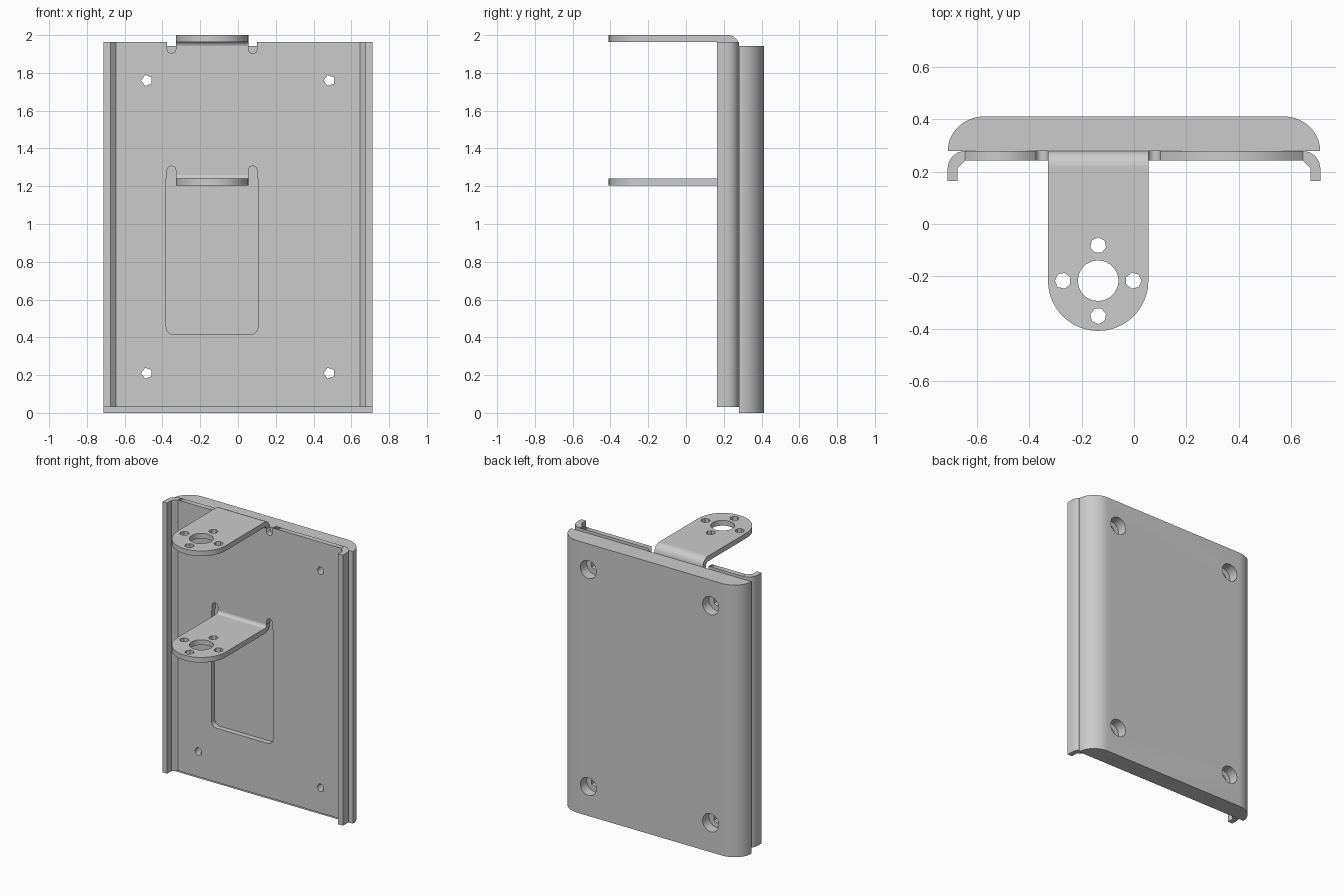
import bpy, bmesh
from math import sin, cos, pi, radians
from mathutils import Matrix

cube = bpy.data.objects.get("Cube")
if cube:
    bpy.data.objects.remove(cube)

steel = bpy.data.materials.new("grey metal")
steel.use_nodes = True
GREY = (0.6, 0.6, 0.6, 1)
steel.diffuse_color = GREY
steel.node_tree.nodes["Principled BSDF"].inputs["Base Color"].default_value = GREY

# Local sketch axes (columns) for each sketch plane
PLANES = {
    "xy": Matrix.Identity(4),
    "xz": Matrix.Rotation(pi / 2, 4, "X"),
    "yz": Matrix(((0, 0, 1, 0), (1, 0, 0, 0), (0, 1, 0, 0), (0, 0, 0, 1))),
}
SHIFT = {"xy": (0, 0, 1), "xz": (0, 1, 0), "yz": (1, 0, 0)}


def arc(cx, cy, r, a0, a1, n, ry=None):
    """Points on an arc, angles in degrees."""
    angles = [radians(a0 + (a1 - a0) * i / n) for i in range(n + 1)]
    return [(cx + r * cos(a), cy + (ry or r) * sin(a)) for a in angles]


def ring(cx, cy, r, n, start=0):
    return arc(cx, cy, r, start, start + 360, n)[:-1]


def prism(name, loops, lo, hi, plane):
    """Extrude an outline (with hole loops) from lo to hi across its plane."""
    curve = bpy.data.curves.new(name, "CURVE")
    curve.dimensions = "2D"
    curve.fill_mode = "BOTH"
    curve.extrude = (hi - lo) / 2
    for loop in loops:
        spline = curve.splines.new("POLY")
        spline.points.add(len(loop) - 1)
        for point, (u, v) in zip(spline.points, loop):
            point.co = (u, v, 0, 1)
        spline.use_cyclic_u = True
    sketch = bpy.data.objects.new(name + "_sketch", curve)
    bpy.context.collection.objects.link(sketch)
    mesh = bpy.data.meshes.new_from_object(
        sketch.evaluated_get(bpy.context.evaluated_depsgraph_get()))
    bpy.data.objects.remove(sketch)

    middle = (lo + hi) / 2
    bm = bmesh.new()
    bm.from_mesh(mesh)
    bmesh.ops.remove_doubles(bm, verts=bm.verts, dist=0.0002)
    bm.transform(Matrix.Translation([middle * s for s in SHIFT[plane]]) @ PLANES[plane])
    bmesh.ops.recalc_face_normals(bm, faces=bm.faces)
    bm.to_mesh(mesh)
    bm.free()
    mesh.materials.clear()
    mesh.materials.append(steel)
    obj = bpy.data.objects.new(name, mesh)
    bpy.context.collection.objects.link(obj)
    return obj


def smooth(obj):
    bpy.ops.object.select_all(action="DESELECT")
    obj.select_set(True)
    bpy.context.view_layer.objects.active = obj
    bpy.ops.object.shade_smooth_by_angle(angle=radians(32))


def cut(obj, cutter):
    mod = obj.modifiers.new("cut", "BOOLEAN")
    mod.operation = "DIFFERENCE"
    mod.solver = "EXACT"
    mod.object = cutter
    bpy.context.view_layer.objects.active = obj
    bpy.ops.object.modifier_apply(modifier=mod.name)
    bpy.data.objects.remove(cutter)


SCREWS = [(x, z) for x in (-0.483, 0.483) for z in (0.21, 1.76)]
T = 0.037                    # sheet thickness
BACK = 0.28                  # contact plane of sheet and board
CX, HALF = -0.137, 0.192     # shelf centre and half width
R_IN = 0.02                  # shelf bend inside radius
BEND_Y = BACK - T - R_IN
TOP_BEND, MID_BEND = 1.943, 1.26

# Backing board: rounded rear corners, counterbored screw holes
half = [(0.712, BACK)] + arc(0.57, BACK, 0.142, 0, 90, 14, ry=0.132)[1:]
board = prism("backing_board", [half + [(-x, y) for x, y in reversed(half)]], 0, 1.943, "xy")
for x, z in SCREWS:
    cut(board, prism("counterbore", [ring(x, z, 0.065, 12)], 0.34, 0.5, "xz"))
    cut(board, prism("screw_hole", [ring(x, z, 0.03, 5, 36)], 0.2, 0.4, "xz"))
smooth(board)


# Sheet panel: relief notches beside each shelf, window under the lower shelf
def notch(z, up):
    """Right-hand relief slot from outside to inside, relative to shelf centre."""
    mid, r = HALF + 0.023, 0.023
    return arc(mid, z, r, 0, 180 if up else -180, 4)


def both_sides(right):
    """Complete a right-hand run with its mirror about the shelf centre."""
    return [(CX + x, z) for x, z in right] + [(CX - x, z) for x, z in reversed(right)]


panel_top = 1.963
top_run = both_sides([(HALF + 0.046, panel_top)] + notch(1.925, False) + [(HALF, TOP_BEND)])
outline = [(-0.646, 0.03), (0.646, 0.03), (0.646, panel_top)] + top_run + [(-0.646, panel_top)]
window = both_sides(arc(0.203, 0.455, 0.04, -90, 0, 5) + [(0.243, 1.24), (HALF + 0.046, 1.245)]
                    + notch(1.285, True) + [(HALF, MID_BEND)])
holes = [ring(x, z, 0.03, 5, 36) for x, z in SCREWS]
prism("sheet_panel", [outline, window] + holes, BACK - T, BACK, "xz")

# Side flanges folded forward
for side, name in ((1, "left_flange"), (-1, "right_flange")):
    cx, cy = 0.646, 0.213
    profile = (arc(cx, cy, 0.067, 90, 0, 4) + [(cx + 0.067, 0.165), (cx + 0.03, 0.165)]
               + arc(cx, cy, 0.03, 0, 90, 1))
    smooth(prism(name, [[(side * x, y) for x, y in profile]], 0.03, panel_top, "xy"))

# Two shelves with rounded ends, a bore and four bolt holes
for name, bend_z, up in (("upper_shelf", TOP_BEND, 1), ("lower_shelf", MID_BEND, -1)):
    cy = -0.217
    plate = arc(CX, cy, HALF, 180, 360, 24) + [(CX + HALF, BEND_Y), (CX - HALF, BEND_Y)]
    bores = [ring(CX, cy, 0.078, 20)]
    for k in range(4):
        a = k * pi / 2
        bores.append(ring(CX + 0.135 * cos(a), cy + 0.135 * sin(a), 0.031, 7, 90 * k))
    z0, z1 = sorted((bend_z + up * R_IN, bend_z + up * (R_IN + T)))
    smooth(prism(name, [plate] + bores, z0, z1, "xy"))
    fold = (arc(BEND_Y, bend_z, R_IN + T, 0, 90 * up, 6)
            + arc(BEND_Y, bend_z, R_IN, 90 * up, 0, 3))
    smooth(prism(name + "_bend", [fold], CX - HALF, CX + HALF, "yz"))
